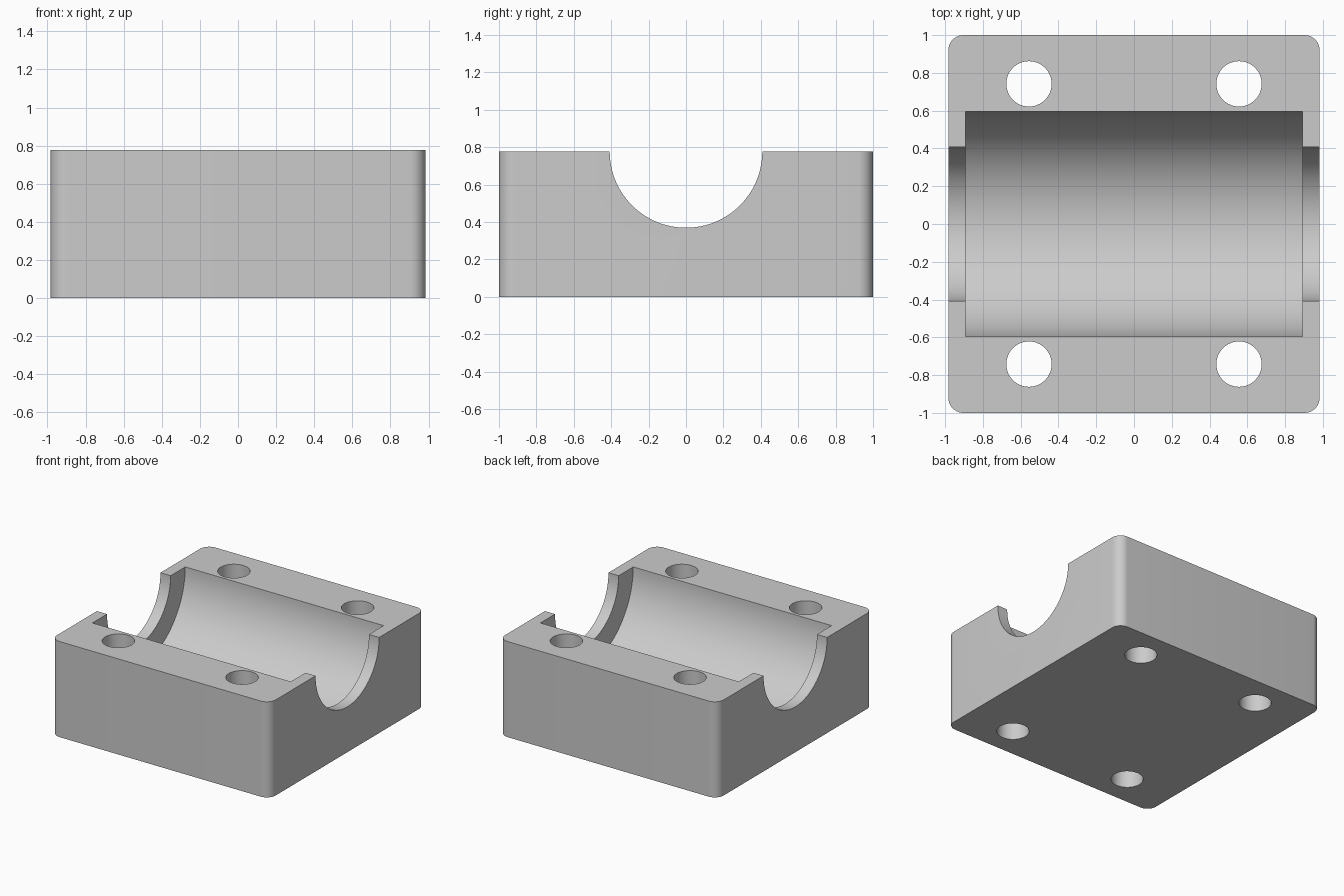
import bpy
import bmesh
from math import pi, cos, sin, radians

if "Cube" in bpy.data.objects:
    bpy.data.objects.remove(bpy.data.objects["Cube"], do_unlink=True)

HALF_X, HALF_Y, HEIGHT = 0.983, 1.0, 0.777
CORNER = 0.08

grey = bpy.data.materials.new("plain grey")
grey.use_nodes = True
colour = (0.6, 0.6, 0.6, 1)
grey.diffuse_color = colour
grey.node_tree.nodes["Principled BSDF"].inputs["Base Color"].default_value = colour


def arc(cx, cy, r, start, end, steps):
    return [(cx + r * cos(start + (end - start) * i / steps),
             cy + r * sin(start + (end - start) * i / steps)) for i in range(steps + 1)]


def prism(name, profile, place, sweep):
    """Extrude a flat profile, placed in space by a function, along a vector."""
    bm = bmesh.new()
    face = bm.faces.new([bm.verts.new(place(a, b)) for a, b in profile])
    ext = bmesh.ops.extrude_face_region(bm, geom=[face])
    new = [v for v in ext["geom"] if isinstance(v, bmesh.types.BMVert)]
    bmesh.ops.translate(bm, verts=new, vec=sweep)
    bmesh.ops.recalc_face_normals(bm, faces=bm.faces[:])
    mesh = bpy.data.meshes.new(name)
    bm.to_mesh(mesh)
    bm.free()
    mesh.materials.append(grey)
    obj = bpy.data.objects.new(name, mesh)
    bpy.context.collection.objects.link(obj)
    return obj


def trough(name, radius, half_length):
    """Half-round cutter along x, open to the top."""
    profile = arc(0, HEIGHT, radius, pi, 2 * pi, 64)
    profile += [(radius, HEIGHT + 0.3), (-radius, HEIGHT + 0.3)]
    return prism(name, profile, lambda y, z: (-half_length, y, z), (2 * half_length, 0, 0))


# Block with rounded upright corners
outline = []
for k, (sx, sy) in enumerate([(1, 1), (-1, 1), (-1, -1), (1, -1)]):
    outline += arc(sx * (HALF_X - CORNER), sy * (HALF_Y - CORNER), CORNER,
                   k * pi / 2, (k + 1) * pi / 2, 10)
block = prism("bearing_block", outline, lambda x, y: (x, y, 0), (0, 0, HEIGHT))

# Cutters: shaft opening, wider inner seat and four bolt holes
cutters = [trough("shaft_cutter", 0.408, 1.2), trough("seat_cutter", 0.596, 0.892)]
for x in (-0.556, 0.556):
    for y in (-0.742, 0.742):
        circle = arc(x, y, 0.12, 0, 2 * pi, 48)[:-1]
        cutters.append(prism("bolt_hole_cutter", circle,
                             lambda a, b: (a, b, -0.2), (0, 0, HEIGHT + 0.4)))

for cutter in cutters:
    cutter.hide_render = True
    cut = block.modifiers.new(cutter.name, "BOOLEAN")
    cut.operation = "DIFFERENCE"
    cut.solver = "EXACT"
    cut.object = cutter

# Bake the cuts and drop the cutters
graph = bpy.context.evaluated_depsgraph_get()
result = bpy.data.meshes.new_from_object(block.evaluated_get(graph))
block.modifiers.clear()
block.data = result
for cutter in cutters:
    bpy.data.objects.remove(cutter, do_unlink=True)

# Smooth curved walls, keep the edges crisp
bpy.ops.object.select_all(action="DESELECT")
block.select_set(True)
bpy.context.view_layer.objects.active = block
bpy.ops.object.shade_smooth_by_angle(angle=radians(30))
